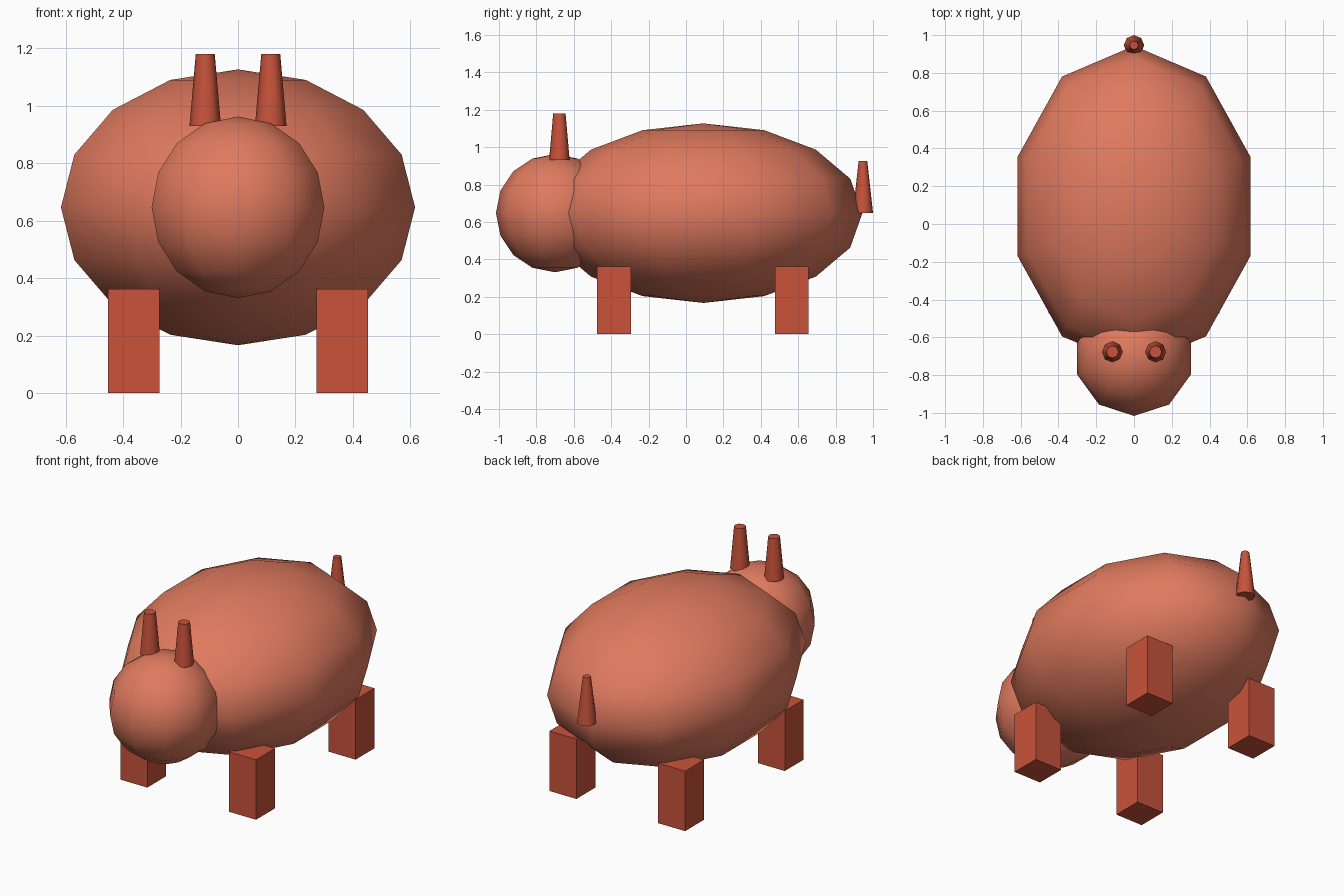
import bpy, math

if "Cube" in bpy.data.objects:
    bpy.data.objects.remove(bpy.data.objects["Cube"])


def material(name, rgb):
    m = bpy.data.materials.new(name)
    m.diffuse_color = (*rgb, 1)
    m.use_nodes = True
    m.node_tree.nodes["Principled BSDF"].inputs["Base Color"].default_value = m.diffuse_color
    return m


SALMON = material("salmon", (0.745, 0.195, 0.114))
BRICK = material("brick_red", (0.578, 0.086, 0.043))


def finish(name, mat):
    ob = bpy.context.object
    ob.name = name
    ob.data.materials.append(mat)
    return ob


def ellipsoid(name, loc, radii):
    bpy.ops.mesh.primitive_uv_sphere_add(segments=10, ring_count=8, radius=1, location=loc)
    ob = finish(name, SALMON)
    ob.scale = radii
    bpy.ops.object.transform_apply(location=False, rotation=False, scale=True)
    bpy.ops.object.shade_smooth()


def spike(name, x, y, z0, z1, r0, r1):
    bpy.ops.mesh.primitive_cone_add(vertices=8, radius1=r0, radius2=r1, depth=z1 - z0,
                                    location=(x, y, (z0 + z1) / 2))
    finish(name, BRICK)
    bpy.ops.object.shade_smooth_by_angle(angle=math.radians(60))


def leg(name, x, y):
    bpy.ops.mesh.primitive_cube_add(size=1, location=(x, y, 0.181))
    ob = finish(name, BRICK)
    ob.scale = (0.18, 0.18, 0.362)
    bpy.ops.object.transform_apply(location=False, rotation=False, scale=True)


# Rounded body and head
ellipsoid("body", (0, 0.093, 0.647), (0.648, 0.85, 0.48))
ellipsoid("head", (0, -0.70, 0.647), (0.316, 0.316, 0.316))

# Legs and horns on both sides
for side, s in (("left", -1), ("right", 1)):
    leg("front_leg_" + side, s * 0.363, -0.385)
    leg("back_leg_" + side, s * 0.363, 0.565)
    spike("horn_" + side, s * 0.114, -0.677, 0.93, 1.18, 0.055, 0.033)

# Upright tail
spike("tail", 0, 0.946, 0.647, 0.925, 0.054, 0.023)
